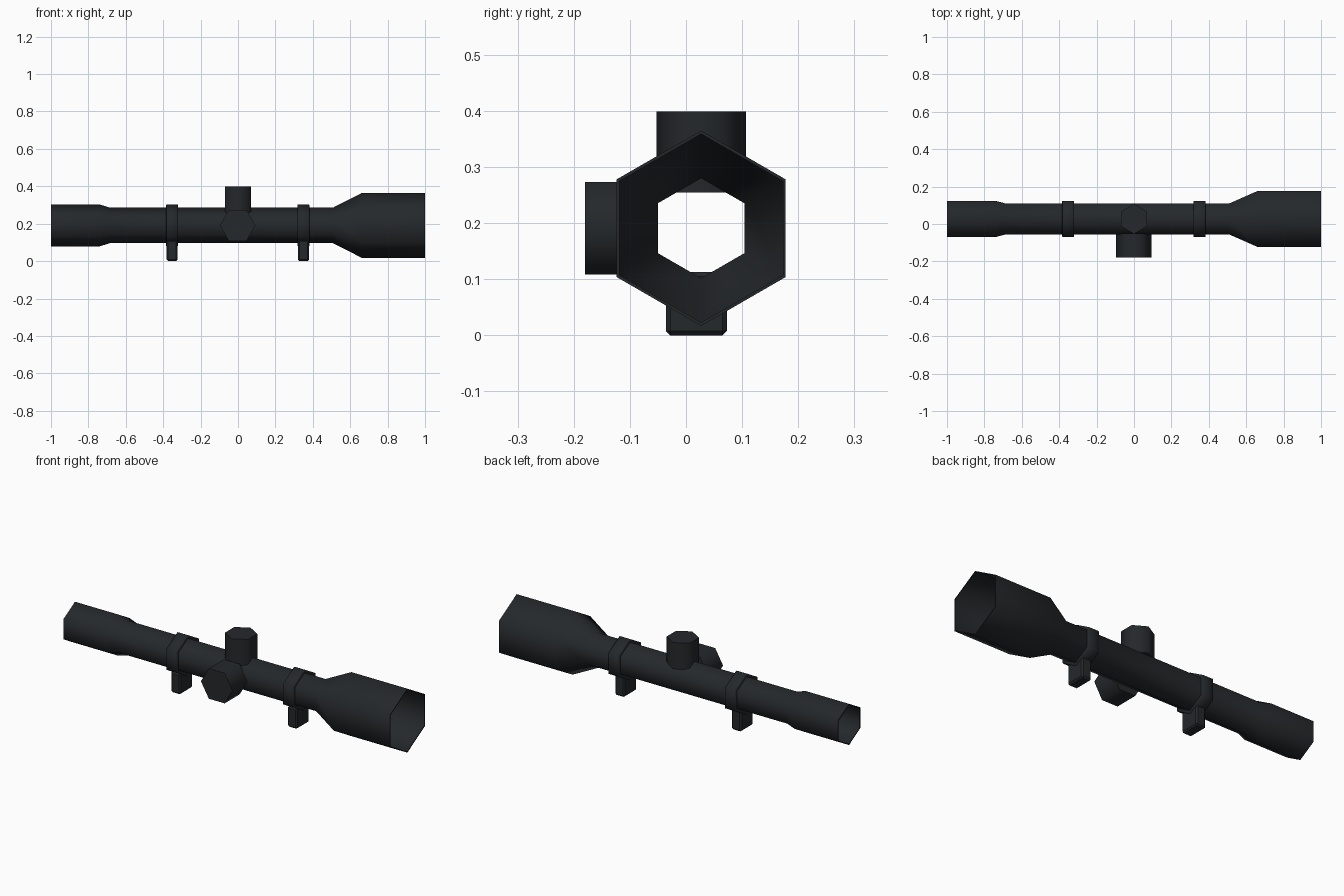
import bpy, bmesh
from math import cos, sin, pi, radians
from mathutils import Matrix

if "Cube" in bpy.data.objects:
    bpy.data.objects.remove(bpy.data.objects["Cube"])

CY, CZ = 0.027, 0.191      # optical axis position
WALL = 0.006

mat = bpy.data.materials.new("dark_metal")
mat.diffuse_color = (0.018, 0.021, 0.024, 1)
mat.use_nodes = True
mat.node_tree.nodes["Principled BSDF"].inputs["Base Color"].default_value = mat.diffuse_color


def finish(bm, name, matrix, angle):
    bmesh.ops.recalc_face_normals(bm, faces=bm.faces[:])
    bm.transform(matrix)
    me = bpy.data.meshes.new(name)
    bm.to_mesh(me)
    bm.free()
    me.polygons.foreach_set("use_smooth", [True] * len(me.polygons))
    me.set_sharp_from_angle(angle=radians(angle))
    me.materials.append(mat)
    ob = bpy.data.objects.new(name, me)
    bpy.context.collection.objects.link(ob)
    return ob


def hex_lathe(name, profile, matrix, closed):
    """Six-sided sweep of (axial, radius) points; closed loop or capped solid."""
    bm = bmesh.new()
    rings = [[bm.verts.new((r * cos(i * pi / 3), r * sin(i * pi / 3), a))
              for i in range(6)] for a, r in profile]
    pairs = list(zip(rings, rings[1:]))
    if closed:
        pairs.append((rings[-1], rings[0]))
    else:
        bm.faces.new(rings[0])
        bm.faces.new(rings[-1])
    for p, q in pairs:
        for i in range(6):
            j = (i + 1) % 6
            bm.faces.new((p[i], p[j], q[j], q[i]))
    return finish(bm, name, matrix, 70)


along_x = Matrix.Translation((0, CY, CZ)) @ Matrix.Rotation(pi / 2, 4, 'Y')

# Hollow main tube with eyepiece and objective bells
outer = [(-1, 0.112), (-0.74, 0.112), (-0.685, 0.095),
         (0.508, 0.095), (0.663, 0.174), (1, 0.174)]
inner = [(x, r - WALL) for x, r in reversed(outer)]
hex_lathe("scope_tube", outer + inner, along_x, True)

# Elevation turret on top, windage turret on the front side
hex_lathe("top_turret", [(0.255, 0.08), (0.399, 0.08)],
          Matrix.Translation((0, CY, 0)) @ Matrix.Rotation(pi / 2, 4, 'Z'), False)
hex_lathe("side_turret", [(0.05, 0.095), (0.18, 0.095)],
          Matrix.Translation((-0.002, 0, CZ)) @ Matrix.Rotation(pi / 2, 4, 'X'), False)

# Mounting rings with chamfered feet
for side, x in (("rear", -0.352), ("front", 0.35)):
    ring = [(x - 0.032, 0.091), (x - 0.032, 0.109), (x - 0.029, 0.112),
            (x + 0.029, 0.112), (x + 0.032, 0.109), (x + 0.032, 0.091)]
    hex_lathe(side + "_ring", ring, along_x, True)

    bm = bmesh.new()
    bmesh.ops.create_cube(bm, size=1)
    bm.transform(Matrix.Diagonal((0.058, 0.109, 0.113, 1)))
    bmesh.ops.bevel(bm, geom=bm.edges[:], offset=0.008, segments=1, affect='EDGES')
    finish(bm, side + "_mount_foot", Matrix.Translation((x, 0.0185, 0.0565)), 30)
